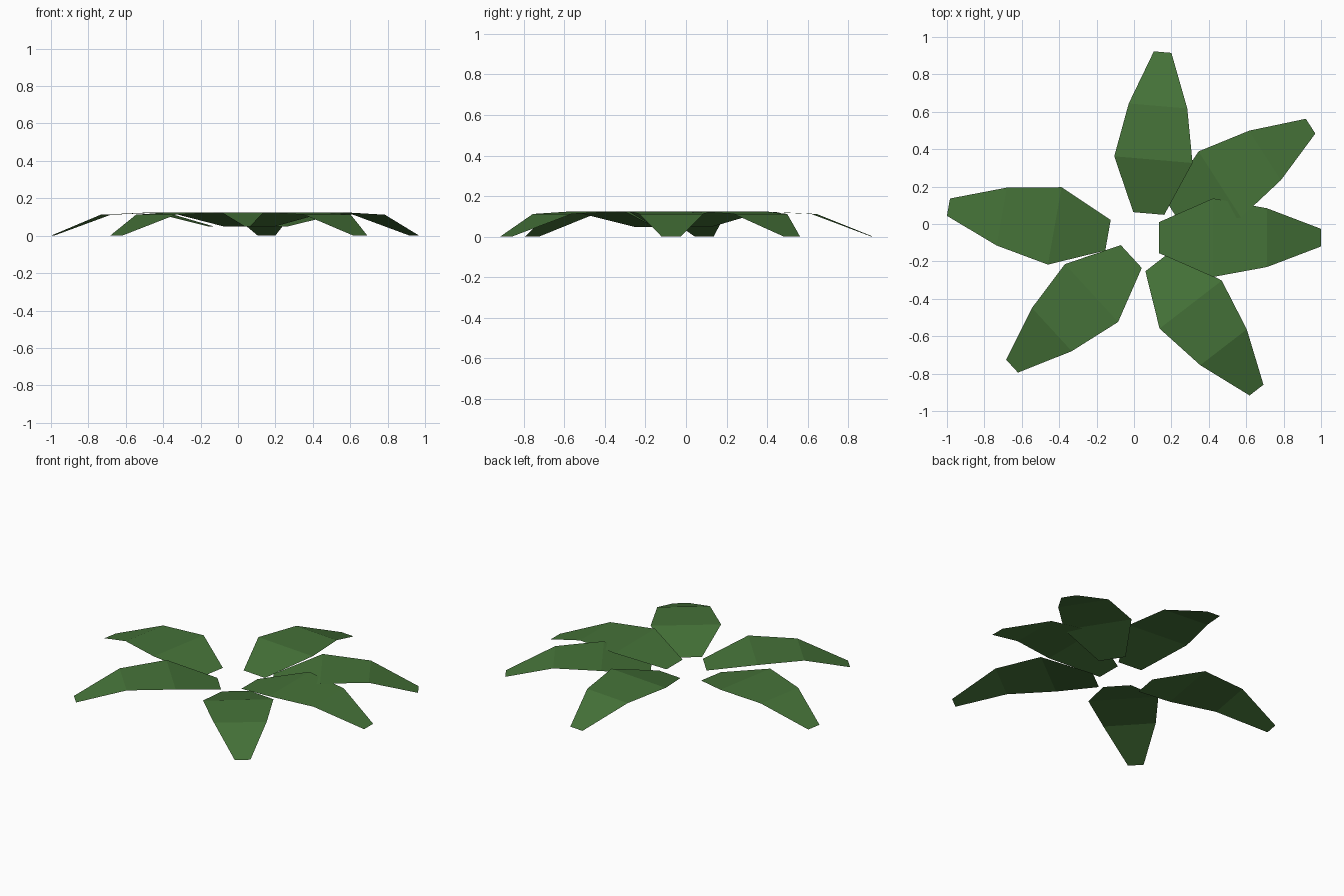
import bpy, math

if "Cube" in bpy.data.objects:
    bpy.data.objects.remove(bpy.data.objects["Cube"])

green = bpy.data.materials.new("leaf green")
green.diffuse_color = (0.06, 0.17, 0.04, 1)
green.use_nodes = True
green.node_tree.nodes["Principled BSDF"].inputs["Base Color"].default_value = green.diffuse_color

# Leaf profile: distance along the leaf, half width, height
PROFILE = [(0.0, 0.083, 0.048), (0.289, 0.21, 0.125),
           (0.577, 0.157, 0.112), (0.866, 0.047, 0.0)]

# Leaf placement: tip centre x, y and direction in degrees
LEAVES = [(1.0, -0.073, 0), (0.944, 0.523, 32.7), (0.153, 0.919, 85.1),
          (-0.992, 0.09, 170), (-0.652, -0.76, 222.6), (0.655, -0.888, -52.4)]


def make_leaf(name, tip_x, tip_y, angle):
    """Bent single-sheet leaf, three flat quads from base to tip."""
    c, s = math.cos(math.radians(angle)), math.sin(math.radians(angle))
    verts = []
    for d, w, z in PROFILE:
        u = d - PROFILE[-1][0]
        for v in (-w, w):
            verts.append((tip_x + u * c - v * s, tip_y + u * s + v * c, z))
    faces = [(2 * i, 2 * i + 2, 2 * i + 3, 2 * i + 1) for i in range(3)]
    mesh = bpy.data.meshes.new(name)
    mesh.from_pydata(verts, [], faces)
    mesh.materials.append(green)
    bpy.context.collection.objects.link(bpy.data.objects.new(name, mesh))


# Rosette of six leaves
for i, (x, y, a) in enumerate(LEAVES):
    make_leaf(f"leaf_{i + 1}", x, y, a)
